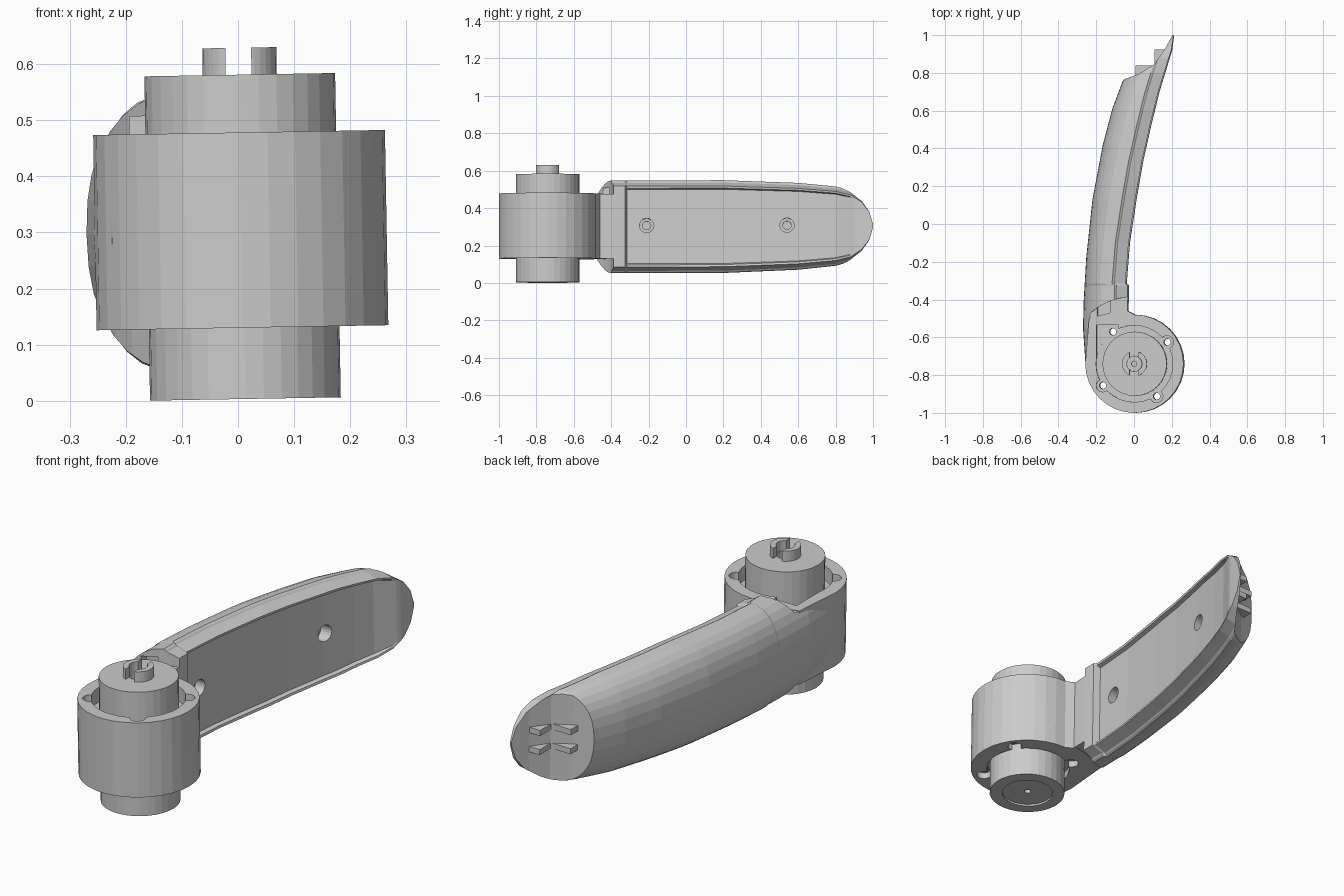
import bpy, bmesh, math
from mathutils import Matrix, Vector

if "Cube" in bpy.data.objects:
    bpy.data.objects.remove(bpy.data.objects["Cube"])

CX, CY, CZ = 0.005, -0.74, 0.302     # lock axis and arm mid height


def make(name, rings):
    """Loft closed rings of equal length and cap both ends."""
    bm = bmesh.new()
    rows = [[bm.verts.new(p) for p in r] for r in rings]
    n = len(rows[0])
    for a, b in zip(rows, rows[1:]):
        for i in range(n):
            j = (i + 1) % n
            bm.faces.new((a[i], a[j], b[j], b[i]))
    bm.faces.new(rows[0])
    bm.faces.new(rows[-1])
    bmesh.ops.recalc_face_normals(bm, faces=bm.faces)
    me = bpy.data.meshes.new(name)
    bm.to_mesh(me)
    bm.free()
    ob = bpy.data.objects.new(name, me)
    bpy.context.collection.objects.link(ob)
    return ob


def prism(name, pts, z0, z1):
    return make(name, [[(x, y, z) for x, y in pts] for z in (z0, z1)])


def circle(x, y, r, n=32):
    return [(x + r * math.cos(2 * math.pi * i / n), y + r * math.sin(2 * math.pi * i / n)) for i in range(n)]


def cyl(name, x, y, r, z0, z1, n=32):
    return prism(name, circle(x, y, r, n), z0, z1)


def box(name, x0, x1, y0, y1, z0, z1):
    return prism(name, [(x0, y0), (x1, y0), (x1, y1), (x0, y1)], z0, z1)


def boolean(ob, other, op='DIFFERENCE'):
    other.hide_render = True
    m = ob.modifiers.new("bool", 'BOOLEAN')
    m.operation, m.solver, m.object = op, 'EXACT', other
    bpy.context.view_layer.objects.active = ob
    bpy.ops.object.modifier_apply(modifier=m.name)
    bpy.data.objects.remove(other)


def lerp(keys, y):
    for (a, va), (b, vb) in zip(keys, keys[1:]):
        if y <= b:
            return va + (vb - va) * (y - a) / (b - a)
    return keys[-1][1]


# Curved arm: D-shaped sections along y
outer = [(-.86, -.225), (-.74, -.257), (-.55, -.27), (-.4, -.266), (-.18, -.253), (.13, -.22),
         (.42, -.165), (.61, -.115), (.77, -.055), (1, .06)]
inner = [(-.86, -.05), (-.4, -.03), (-.325, -.03), (-.315, -.042), (-.1, -.025), (.13, .01),
         (.33, .045), (.53, .09), (.7, .132), (.85, .178), (.92, .2), (1, .212)]
width = [(-.86, .235), (-.4, .248), (.2, .248), (.6, .232), (.8, .212), (.88, .19),
         (.94, .145), (.98, .085), (1, .01)]
recess = [(-.86, 0), (-.325, 0), (-.315, .02), (.8, .02), (.9, 0), (1, 0)]
stations = sorted({y for t in (outer, inner, width, recess) for y, _ in t})


def section(y):
    xo, xi, w, d = (lerp(t, y) for t in (outer, inner, width, recess))
    xm = xi - .07
    half = [(xi - d, .80), (xi - d * .1, .825), (xi, .87), (xi - .055, .95), (xi - .06, .975)]
    pts = [(x, f * w) for x, f in half]
    n = 16
    for i in range(n + 1):
        c, s = math.sin(math.pi * i / n), math.cos(math.pi * i / n)
        pts.append((xm - (xm - xo) * abs(c) ** .87, w * math.copysign(abs(s) ** .87, s)))
    pts += [(x, -f * w) for x, f in reversed(half)]
    return [(x, y, CZ + z) for x, z in pts]


body = make("handle_body", [section(y) for y in stations])

# Slanted end cut and clearance arcs above and below the lock housing
boolean(body, prism("end_cut", [(-.4, .605), (-.053, .765), (.03, .795), (.11, .845), (.165, .925),
                                (.205, 1), (.205, 1.1), (-.4, 1.1)], -.2, .8))
boolean(body, cyl("top_clearance", CX, CY, .355, .476, .9, 64))
boolean(body, cyl("bottom_clearance", CX, CY, .355, -.3, .132, 64))
boolean(body, box("stop_notch", -.19, -.125, -.55, -.4, .40, .51))

# Stepped screw holes in the flat panel
for y, x in ((-.21, -.05), (.54, .075)):
    for r, depth in ((.038, .05), (.022, .09)):
        boolean(body, make("screw_hole", [[(px, y + a, .308 + b) for a, b in circle(0, 0, r, 20)]
                                          for px in (x - depth, x + .1)]))

# Lock housing with straight side running into the arm
arc = [(CX + .26 * math.cos(math.radians(a)), CY + .26 * math.sin(math.radians(a)))
       for a in [180 + 11.25 * i for i in range(25)]]
housing = prism("lock_housing", arc + [(-.05, -.45), (-.235, -.5)], .13, .478)
boolean(body, housing, 'UNION')

# Recesses around the barrel with lobes and through holes for four screws
posts = [(-.11, -.57), (.178, -.625), (-.163, -.855), (.122, -.912)]
boolean(body, cyl("top_recess", CX, CY, .203, .41, .6))
boolean(body, box("side_recess", -.195, -.08, -.75, -.535, .412, .6))
boolean(body, cyl("bottom_recess", CX, CY, .187, 0, .165))
for x, y in posts:
    boolean(body, cyl("lobe_top", x, y, .034, .415, .6, 16))
    boolean(body, cyl("lobe_bottom", x, y, .032, 0, .16, 16))
    boolean(body, cyl("screw_bore", x, y, .018, -.1, .7, 16))

# Lock barrel with slotted drive collar
barrel = cyl("lock_barrel", CX + .003, CY, .17, .003, .581)
boolean(barrel, cyl("bottom_dish", CX, CY, .115, -.1, .012))
boolean(barrel, cyl("collar_pocket", CX, CY, .04, .54, .7))
boolean(barrel, cyl("center_bore", CX, CY, .014, -.1, .7, 16))
collar = cyl("drive_collar", CX + .003, CY, .066, .575, .629)
boolean(collar, cyl("collar_bore", CX + .003, CY, .04, .5, .7))
boolean(collar, box("collar_slot", -.017, .029, -.9, -.6, .5, .7))

# Small wedge fins on the slanted end
fins = []
for z in (.26, .35):
    for tri in ([(.01, .77), (.01, .84), (.11, .84)], [(.11, .835), (.11, .925), (.17, .925)]):
        fins.append(prism("end_fin", tri, z - .013, z + .013))

# The whole model leans by one degree
pivot = Matrix.Translation(Vector((0, 0, .3)))
lean = pivot @ Matrix.Rotation(math.radians(-1), 4, 'Y') @ pivot.inverted()
for ob in [body, barrel, collar] + fins:
    ob.data.transform(lean)
